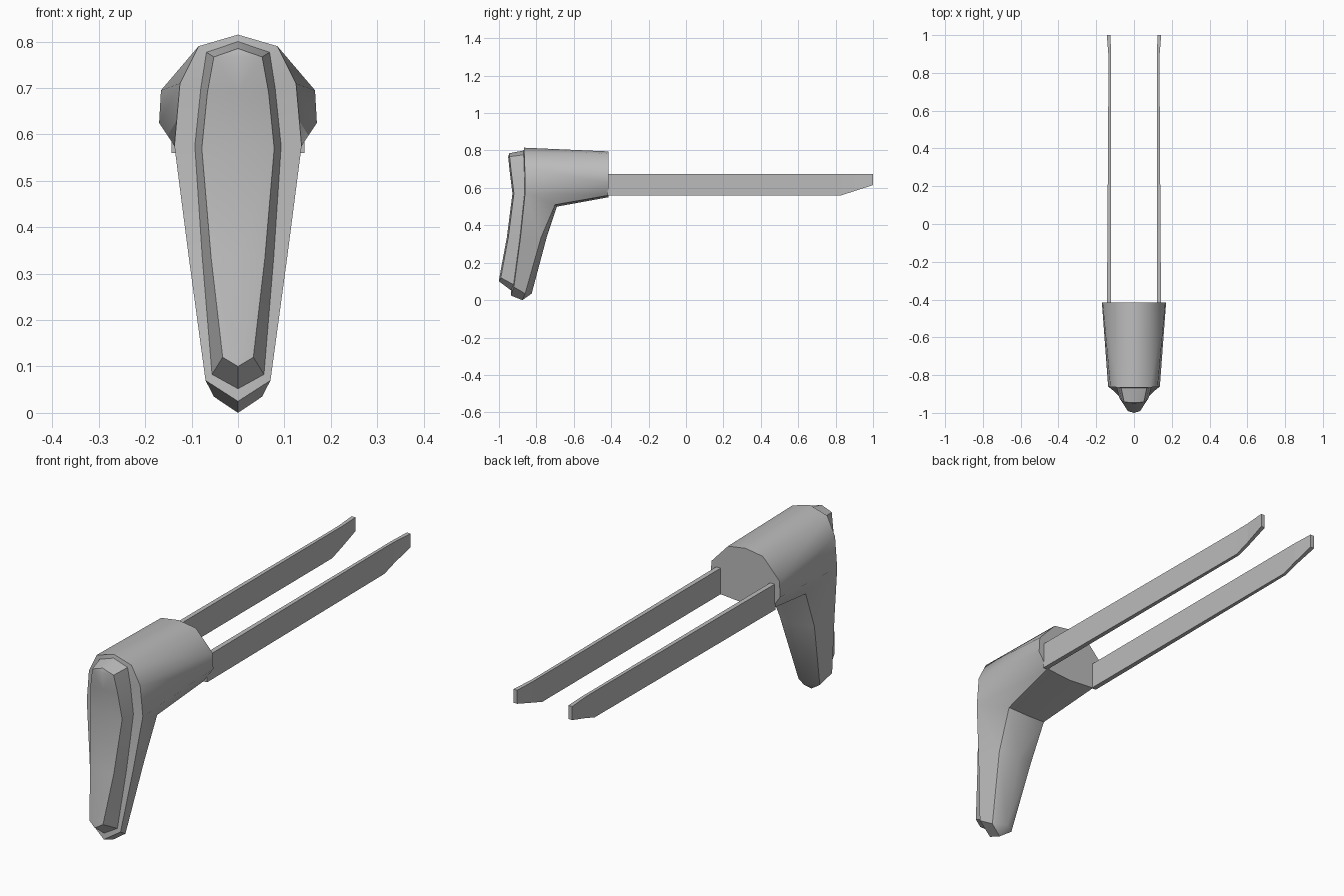
import bpy
import bmesh
import math
from mathutils import Vector

if "Cube" in bpy.data.objects:
    bpy.data.objects.remove(bpy.data.objects["Cube"], do_unlink=True)

# Single plain grey finish
grey = bpy.data.materials.new("plain grey")
grey.use_nodes = True
colour = (0.5, 0.5, 0.5, 1)
grey.diffuse_color = colour
grey.node_tree.nodes["Principled BSDF"].inputs["Base Color"].default_value = colour


def make_object(name, faces, mirrored=True, smooth_angle=None):
    """Build an object from faces given as point lists, optionally mirrored across x."""
    bm = bmesh.new()
    for side in ((1, -1) if mirrored else (1,)):
        for face in faces:
            bm.faces.new([bm.verts.new((side * x, y, z)) for x, y, z in face])
    bmesh.ops.remove_doubles(bm, verts=bm.verts[:], dist=0.0005)
    bmesh.ops.recalc_face_normals(bm, faces=bm.faces[:])
    mesh = bpy.data.meshes.new(name)
    bm.to_mesh(mesh)
    bm.free()
    mesh.materials.append(grey)
    obj = bpy.data.objects.new(name, mesh)
    bpy.context.scene.collection.objects.link(obj)
    if smooth_angle:
        bpy.ops.object.select_all(action="DESELECT")
        obj.select_set(True)
        bpy.context.view_layer.objects.active = obj
        bpy.ops.object.shade_smooth_by_angle(angle=math.radians(smooth_angle))
    return obj


def strip(first, second):
    """Join two equally long rows of points with quads."""
    return [[first[i], first[i + 1], second[i + 1], second[i]]
            for i in range(len(first) - 1)]


def centre_row(row):
    return [(0, y, z) for x, y, z in row]


# Half outlines, running from the top centre down to the bottom centre
rim = [(0, -.865, .815), (.085, -.865, .79), (.125, -.862, .71), (.137, -.86, .575),
       (.106, -.885, .335), (.07, -.92, .07), (0, -.937, .025)]
plate_base = [(0, -.868, .80), (.068, -.868, .777), (.08, -.865, .7), (.093, -.863, .575),
              (.077, -.888, .335), (.056, -.922, .083), (0, -.935, .052)]
plate_front = [(0, -.945, .785), (.052, -.943, .767), (.066, -.935, .69), (.078, -.92, .57),
               (.058, -.95, .335), (.033, -.99, .12), (0, -1, .1)]
rear = [(0, -.415, .795), (.085, -.415, .782), (.166, -.415, .695), (.17, -.415, .625),
        (.125, -.415, .56), (0, -.415, .55)]

# Back of the leg: side edge and centre line, from the tube underside to the toe
leg_edge = [rear[4], (.095, -.70, .51), (.085, -.775, .335), (.052, -.86, .035)]
leg_back = [rear[5], (0, -.69, .5), (0, -.745, .335), (0, -.825, .035)]
toe = (0, -.875, 0)

# Body: tube and drooping leg in one shell, with front rim and rear cap
body_faces = strip(rim[:4], rear[:4])
body_faces.append([rim[3], rear[3], rear[4], leg_edge[1]])
body_faces += strip(rim[3:6], leg_edge[1:])
body_faces += strip(leg_edge, leg_back)
body_faces += [[rim[5], leg_edge[3], toe, rim[6]], [leg_edge[3], leg_back[3], toe]]
body_faces += strip(rim, plate_base)
body_faces += strip(rear[:6], centre_row(rear))
body_faces = [face for face in body_faces]


def tidy(faces):
    """Drop repeated points so that no face is degenerate."""
    result = []
    for face in faces:
        unique = list(dict.fromkeys(face))
        if len(unique) > 2:
            result.append(unique)
    return result


make_object("body", tidy(body_faces), smooth_angle=50)

# Raised front plate: side walls and softly crowned face
crown = [(0, y - .008, z) for x, y, z in plate_front]
crown[0], crown[-1] = plate_front[0], plate_front[-1]
plate_faces = strip(plate_base, plate_front) + strip(plate_front, crown)
make_object("front_plate", tidy(plate_faces), smooth_angle=45)

# Two long side arms with a clipped lower corner and a slight flare at the tip
arm_stations = [(-.42, .56, .121, .143), (.83, .56, .121, .135),
                (.9, .583, .121, .136), (1, .615, .125, .144)]
arm_sections = [[Vector((inner, y, low)), Vector((outer, y, low)),
                 Vector((outer, y, .675)), Vector((inner, y, .675))]
                for y, low, inner, outer in arm_stations]
arm_faces = [arm_sections[0], arm_sections[-1]]
for a, b in zip(arm_sections, arm_sections[1:]):
    arm_faces += strip(a + a[:1], b + b[:1])
for name, side in (("left_arm", 1), ("right_arm", -1)):
    make_object(name, [[(side * p.x, p.y, p.z) for p in face] for face in arm_faces],
                mirrored=False)
